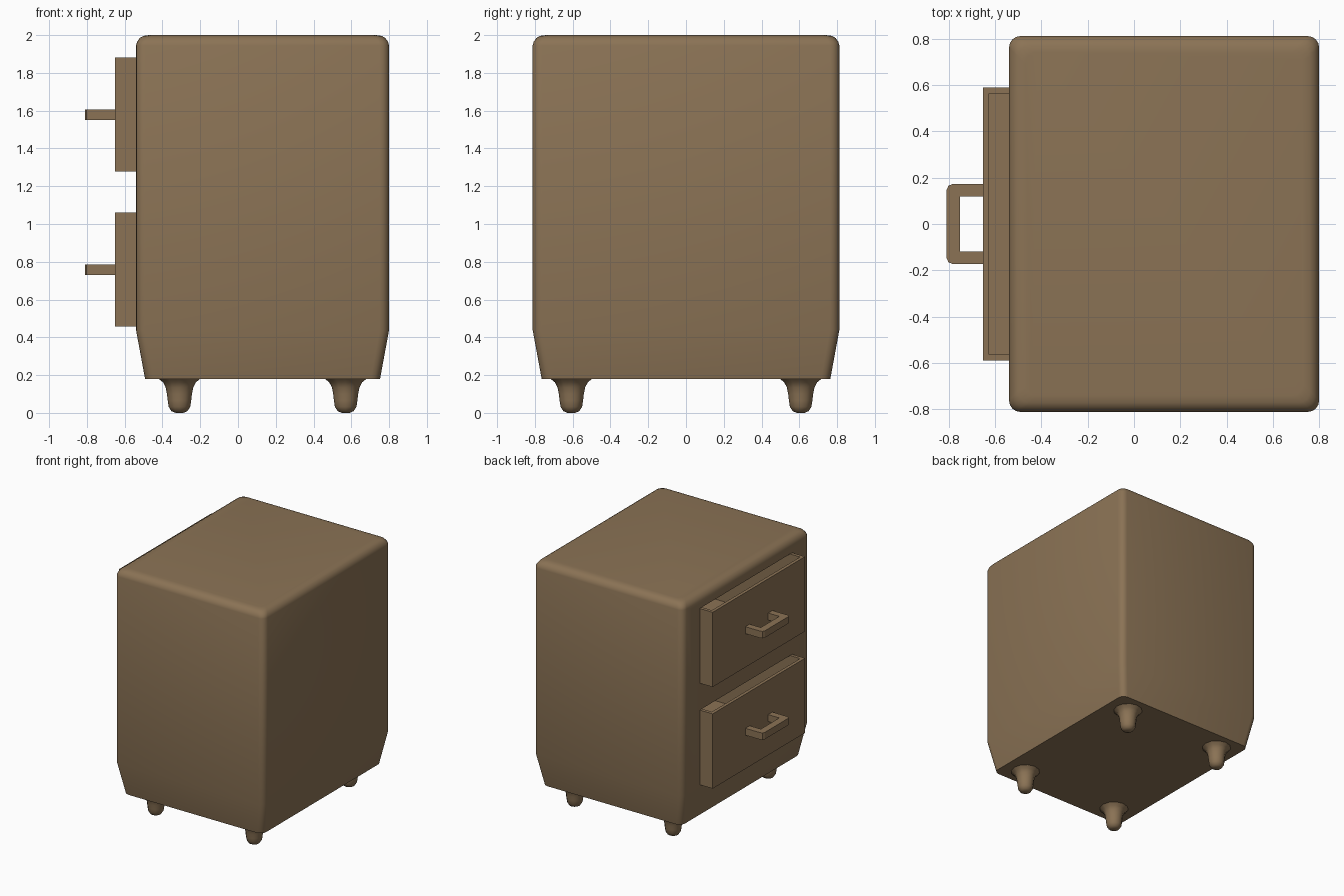
import bpy, bmesh, math

if "Cube" in bpy.data.objects:
    bpy.data.objects.remove(bpy.data.objects["Cube"])

wood = bpy.data.materials.new("brown_wood")
wood.diffuse_color = (0.258, 0.171, 0.091, 1)
wood.use_nodes = True
wood.node_tree.nodes["Principled BSDF"].inputs["Base Color"].default_value = wood.diffuse_color
CX = 0.13  # centre of the cabinet in x


def finish(name, bm, smooth=None):
    bmesh.ops.recalc_face_normals(bm, faces=bm.faces)
    mesh = bpy.data.meshes.new(name)
    bm.to_mesh(mesh)
    bm.free()
    ob = bpy.data.objects.new(name, mesh)
    bpy.context.collection.objects.link(ob)
    mesh.materials.append(wood)
    if smooth:
        shade(ob, smooth)
    return ob


def activate(ob):
    bpy.ops.object.select_all(action='DESELECT')
    ob.select_set(True)
    bpy.context.view_layer.objects.active = ob


def shade(ob, angle):
    activate(ob)
    bpy.ops.object.shade_smooth_by_angle(angle=math.radians(angle))


def loft(name, rings, smooth=None):
    """Skin a stack of equal-length rings and cap both ends."""
    bm = bmesh.new()
    loops = [[bm.verts.new(p) for p in ring] for ring in rings]
    n = len(loops[0])
    for a, b in zip(loops, loops[1:]):
        for i in range(n):
            j = (i + 1) % n
            bm.faces.new((a[i], a[j], b[j], b[i]))
    bm.faces.new(loops[0])
    bm.faces.new(loops[-1])
    return finish(name, bm, smooth)


def rounded_rect(inset, z, r=0.05, seg=4):
    hx, hy = 0.67 - inset, 0.812 - inset
    pts = []
    for k, (sx, sy) in enumerate([(1, 1), (-1, 1), (-1, -1), (1, -1)]):
        for s in range(seg + 1):
            a = math.pi / 2 * (k + s / seg)
            pts.append((CX + sx * (hx - r) + r * math.cos(a),
                        sy * (hy - r) + r * math.sin(a), z))
    return pts


def circle(cx, cy, r, z, n=12):
    return [(cx + r * math.cos(2 * math.pi * i / n),
             cy + r * math.sin(2 * math.pi * i / n), z) for i in range(n)]


def box_mesh(lo, hi):
    bm = bmesh.new()
    bmesh.ops.create_cube(bm, size=1)
    for v in bm.verts:
        v.co = [(a + b) / 2 + c * (b - a) for a, b, c in zip(lo, hi, v.co)]
    return bm


# Cabinet body: tapered base, rounded sides and top
body = loft("cabinet_body", [rounded_rect(i, z) for i, z in [
    (0.048, 0.18), (0, 0.44), (0, 1.945), (0.006, 1.965),
    (0.02, 1.985), (0.04, 1.996), (0.07, 2.0)]])

for label, z0 in (("lower", 0.457), ("upper", 1.278)):
    z1 = z0 + 0.604
    # Drawer cavity in the body
    e = 0.003
    cutter = finish(label + "_cutter", box_mesh((-0.7, -0.59 - e, z0 - e), (0.68, 0.59 + e, z1 + e)))
    cutter.hide_render = True
    activate(body)
    mod = body.modifiers.new("cavity", 'BOOLEAN')
    mod.operation, mod.solver, mod.object = 'DIFFERENCE', 'EXACT', cutter
    bpy.ops.object.modifier_apply(modifier=mod.name)
    bpy.data.objects.remove(cutter)

    # Open-topped drawer, pulled slightly out
    bm = box_mesh((-0.652, -0.59, z0), (0.57, 0.59, z1))
    top = max(bm.faces, key=lambda f: f.calc_center_median().z)
    bmesh.ops.inset_region(bm, faces=[top], thickness=0.037)
    well = bmesh.ops.extrude_discrete_faces(bm, faces=[top])["faces"][0]
    for v in well.verts:
        v.co.z = z0 + 0.06
    finish(label + "_drawer", bm)

    # U-shaped handle with rounded outer corners
    half = [(-0.64, 0.172), (-0.785, 0.172), (-0.802, 0.165), (-0.809, 0.148)]
    inner = [(-0.752, 0.118), (-0.64, 0.118)]
    outline = (half + [(x, -y) for x, y in reversed(half)]
               + [(x, -y) for x, y in reversed(inner)] + inner)
    zc = z0 + 0.3
    loft(label + "_handle", [[(x, y, z) for x, y in outline] for z in (zc - 0.028, zc + 0.028)])

shade(body, 40)

# Four flared feet with rounded tips
profile = [(0.02, 0.0), (0.042, 0.009), (0.057, 0.032), (0.062, 0.065),
           (0.066, 0.1), (0.073, 0.135), (0.087, 0.162), (0.112, 0.182)]
for xn, x in (("front", -0.31), ("back", 0.57)):
    for yn, y in (("left", 0.607), ("right", -0.607)):
        loft(f"{xn}_{yn}_foot", [circle(x, y, r, z) for r, z in profile], 50)
